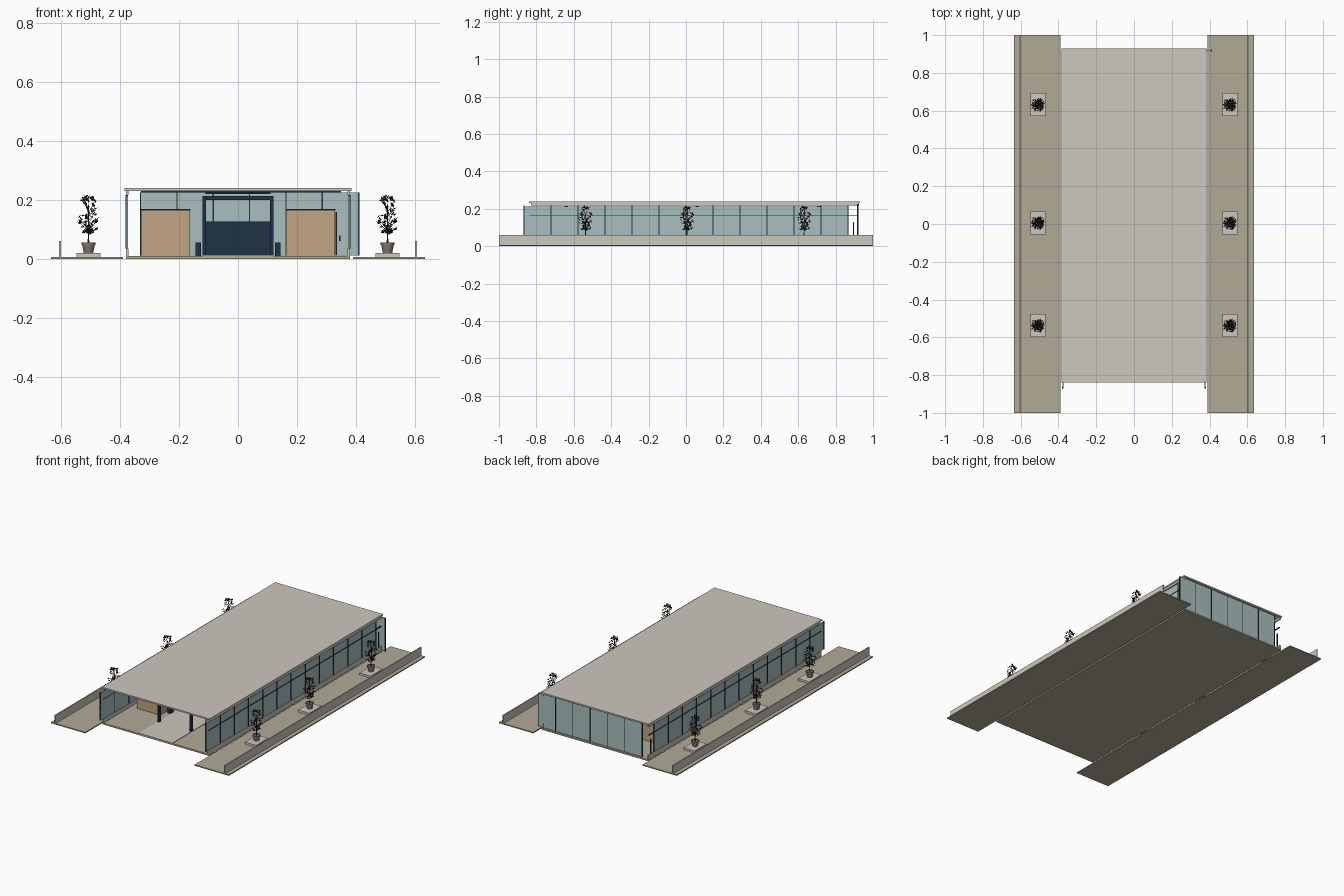
import bpy, bmesh, math, random
from mathutils import Vector, Matrix

if "Cube" in bpy.data.objects:
    bpy.data.objects.remove(bpy.data.objects["Cube"])

random.seed(4)


def mat(name, r, g, b):
    m = bpy.data.materials.new(name)
    m.diffuse_color = (r ** 2.2, g ** 2.2, b ** 2.2, 1)
    m.use_nodes = True
    m.node_tree.nodes["Principled BSDF"].inputs["Base Color"].default_value = m.diffuse_color
    return m


STONE = mat("stone", .80, .78, .74)
PAVING = mat("paving", .69, .66, .59)
GLASS = mat("glass", .66, .74, .74)
NAVY = mat("navy", .14, .21, .28)
WOOD = mat("wood", .75, .64, .50)
POT = mat("pot", .50, .48, .44)
LEAF = mat("leaf", .20, .22, .19)


def obj(name, bm, m):
    me = bpy.data.meshes.new(name)
    bm.to_mesh(me)
    bm.free()
    me.materials.append(m)
    o = bpy.data.objects.new(name, me)
    bpy.context.collection.objects.link(o)
    return o


def boxes(name, spans, m):
    """One object from boxes given as (x0, x1, y0, y1, z0, z1)."""
    bm = bmesh.new()
    for x0, x1, y0, y1, z0, z1 in spans:
        mx = Matrix.Translation(((x0 + x1) / 2, (y0 + y1) / 2, (z0 + z1) / 2))
        mx = mx @ Matrix.Diagonal((x1 - x0, y1 - y0, z1 - z0, 1))
        bmesh.ops.create_cube(bm, size=1, matrix=mx)
    return obj(name, bm, m)


def both(spans):
    """Add the copies mirrored across x = 0."""
    return spans + [(-b, -a, *rest) for a, b, *rest in spans]


# Floor and roof
boxes("floor_slab", [(-.38, .38, -.84, .93, 0, .010)], PAVING)
boxes("central_walkway", [(-.12, .12, -.84, .9, .010, .013)], STONE)
boxes("roof_slab", [(-.385, .385, -.84, .93, .231, .24)], STONE)
boxes("roof_fascia", both([(.372, .381, -.83, .925, .217, .231)]), STONE)
boxes("wall_sill", both([(.372, .381, -.84, .925, .010, .036)]), STONE)
boxes("ceiling_panel", [(-.33, .35, -.82, .91, .226, .231)], NAVY)
boxes("ceiling_track", [(-.11, .11, -.6, .85, .220, .226)], NAVY)

# Side glass walls with mullions and a transom rail
N = 12
boxes("side_glass", both([(.374, .378, -.87, .87, .036, .213)]), GLASS)
boxes("side_mullions", both([(.373, .3815, y - .003, y + .003, .036, .217)
      for y in [-.867 + i * 1.734 / N for i in range(N + 1)]]), NAVY)
boxes("side_transom", both([(.373, .381, -.84, .92, .161, .165)]), NAVY)
boxes("side_end_post", both([(.374, .379, .894, .899, .036, .13)]), NAVY)

# Rear glass wall, slid to the right and leaving a gap on the left
boxes("rear_glass", [(-.333, .41, .918, .922, .012, .226)], GLASS)
boxes("rear_mullions", [(x - .002, x + .002, .914, .923, .012, .226)
      for x in [-.331 + i * .1235 for i in range(7)]], NAVY)

# Timber rooms with dark caps
boxes("timber_rooms", both([(.163, .33, -.56, .72, .010, .165)]), WOOD)
boxes("timber_room_caps", both([(.161, .332, -.562, .722, .165, .170)]), NAVY)
boxes("room_door_frame", [(.331, .337, -.5, -.35, .012, .16),
                          (.343, .348, -.45, -.43, .06, .08)], NAVY)

# Dark portals along the central hall, with counter and side bins
portals = []
for y in (-.65, .05, .7):
    portals += both([(.108, .121, y, y + .02, .013, .2)])
    portals.append((-.121, .121, y, y + .02, .2, .214))
portals += both([(.111, .119, -.64, .71, .204, .212)])
boxes("hall_portals", portals, NAVY)
boxes("hall_counter", [(-.11, .11, .06, .6, .013, .127)], NAVY)
boxes("side_bins", both([(.125, .145, -.51, -.48, .010, .055)]), NAVY)

# Outer terraces and low walls
boxes("terrace", both([(.39, .635, -1, 1, 0, .007)]), PAVING)
boxes("low_wall", both([(.602, .609, -1, 1, .007, .06)]), STONE)

# Potted trees
YS = (.632, .006, -.537)
PX = .508
boxes("planter_base", both([(PX - .04, PX + .04, y - .061, y + .061, .007, .02)
                            for y in YS]), STONE)


def lathe(name, profile, m, n=20):
    bm = bmesh.new()
    rings = [[bm.verts.new((r * math.cos(2 * math.pi * i / n),
                            r * math.sin(2 * math.pi * i / n), z))
              for i in range(n)] for r, z in profile]
    for a, b in zip(rings, rings[1:]):
        for i in range(n):
            j = (i + 1) % n
            bm.faces.new((a[i], a[j], b[j], b[i]))
    bm.faces.new(rings[0][::-1])
    bm.faces.new(rings[-1])
    for f in bm.faces:
        f.smooth = len(f.verts) == 4
    o = obj(name, bm, m)
    o.data.set_sharp_from_angle(angle=math.radians(35))
    return o


def crown():
    """Twigs reaching out from the trunk, each ending in folded leaves."""
    bm = bmesh.new()
    for i in range(110):
        h = random.random()
        z = .088 + .125 * h
        rad = .036 * math.sin(math.pi * (.12 + .8 * h)) ** .6
        a = i * 2.4
        r = rad * math.sqrt(random.uniform(.05, 1))
        c = Vector((r * math.cos(a), r * math.sin(a), z))
        d = Vector((math.cos(a), math.sin(a), random.uniform(-1.6, 1.6))).normalized()
        s = d.cross(Vector((random.uniform(-1, 1), random.uniform(-1, 1), 1))).normalized()
        up = d.cross(s) * .002
        tip, base = [bm.verts.new(c + d * k) for k in (.009, -.009)]
        left, right = [bm.verts.new(c + s * k + up) for k in (.0045, -.0045)]
        bm.faces.new((base, right, tip))
        bm.faces.new((base, tip, left))
        if i % 6 == 0:
            root = Vector((0, 0, max(.08, z - .03)))
            v = c - root
            mx = Matrix.Translation((c + root) / 2) @ v.to_track_quat('Z', 'Y').to_matrix().to_4x4()
            bmesh.ops.create_cone(bm, segments=5, radius1=.0012, radius2=.0006,
                                  depth=v.length, matrix=mx)
    return obj("tree_crown", bm, LEAF)


parts = [
    lathe("pot", [(.016, .02), (.021, .047), (.024, .047), (.024, .055),
                  (.020, .055), (.020, .051)], POT),
    lathe("trunk", [(.0028, .05), (.002, .1), (.0014, .15), (.0007, .195)], LEAF, 8),
    crown(),
]
spots = [(sx * PX, y) for sx in (1, -1) for y in YS]
for p in parts:
    p.location = (*spots[0], 0)
    for x, y in spots[1:]:
        q = p.copy()
        q.location = (x, y, 0)
        bpy.context.collection.objects.link(q)
